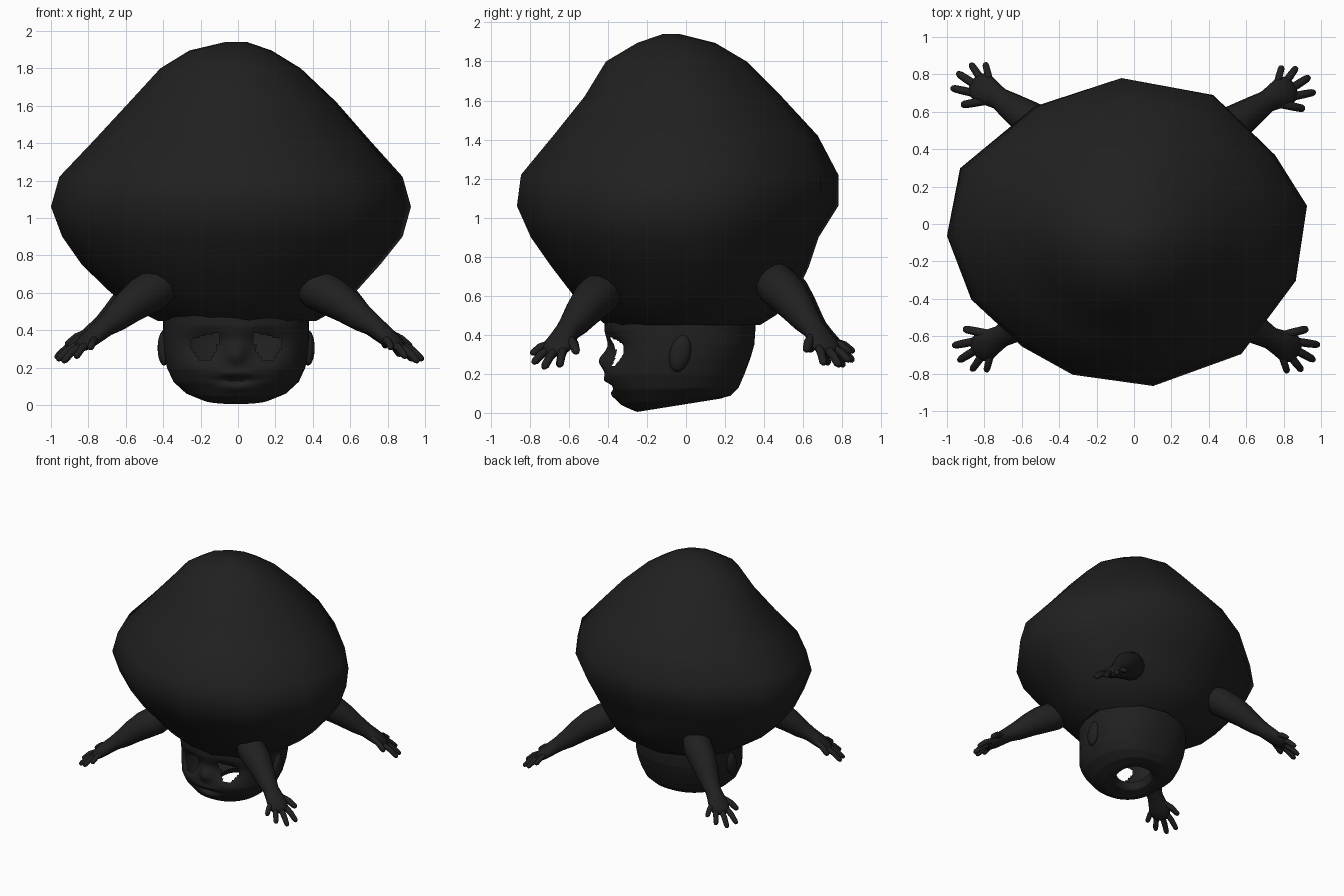
import bpy, bmesh, math
from mathutils import Vector

if "Cube" in bpy.data.objects:
    bpy.data.objects.remove(bpy.data.objects["Cube"])

mat = bpy.data.materials.new("charcoal black")
mat.diffuse_color = (0.0145, 0.0145, 0.0145, 1)
mat.use_nodes = True
mat.node_tree.nodes["Principled BSDF"].inputs["Base Color"].default_value = mat.diffuse_color


def finish(name, bm, angle=60):
    bmesh.ops.recalc_face_normals(bm, faces=bm.faces)
    me = bpy.data.meshes.new(name)
    bm.to_mesh(me)
    bm.free()
    ob = bpy.data.objects.new(name, me)
    bpy.context.collection.objects.link(ob)
    me.materials.append(mat)
    bpy.ops.object.select_all(action='DESELECT')
    ob.select_set(True)
    bpy.context.view_layer.objects.active = ob
    bpy.ops.object.shade_smooth_by_angle(angle=math.radians(angle))
    return ob


def loft(bm, rings, caps=True):
    """Skin a list of equal-length point rings."""
    vs = [[bm.verts.new(p) for p in r] for r in rings]
    n = len(vs[0])
    for a, b in zip(vs, vs[1:]):
        for i in range(n):
            j = (i + 1) % n
            bm.faces.new((a[i], a[j], b[j], b[i]))
    if caps:
        bm.faces.new(vs[0])
        bm.faces.new(vs[-1])


# Body: irregular 13-sided outline, remapped to the extents at each height
outline = [(-.07, .78), (.42, .69), (.75, .37), (.92, .10), (.86, -.30), (.57, -.69), (.10, -.86),
           (-.33, -.80), (-.60, -.65), (-.87, -.40), (-1.0, -.06), (-.93, .30), (-.53, .63)]
levels = [  # z, xmin, xmax, ymin, ymax
    (1.94, -.07, .05, -.12, -.03), (1.895, -.26, .18, -.25, .15), (1.80, -.415, .335, -.41, .31),
    (1.62, -.58, .525, -.52, .49), (1.42, -.765, .70, -.68, .675), (1.22, -.955, .88, -.845, .78),
    (1.06, -1.0, .925, -.866, .78), (.90, -.94, .88, -.795, .68), (.75, -.835, .76, -.69, .63),
    (.60, -.68, .625, -.575, .56), (.50, -.53, .51, -.47, .46), (.45, -.43, .42, -.41, .38),
    (.52, -.30, .30, -.30, .30)]
rings = [[(x0 + (x + 1) / 1.92 * (x1 - x0), y0 + (y + .86) / 1.64 * (y1 - y0), z) for x, y in outline]
         for z, x0, x1, y0, y1 in levels]
bm = bmesh.new()
loft(bm, rings)
finish("body", bm)

# Head: hollow shell with neck opening below, sculpted face and open eyes
sections = [  # z, half width, ymin, ymax, backward tilt
    (.56, .36, -.37, .33, 0), (.48, .39, -.415, .355, 0), (.42, .39, -.42, .355, 0),
    (.35, .39, -.41, .35, 0), (.28, .385, -.41, .33, 0), (.20, .37, -.41, .30, 0),
    (.12, .335, -.385, .27, .02), (.05, .27, -.335, .23, .08), (.005, .19, -.25, .18, .16),
    (.02, .14, -.16, .12, .15), (.08, .12, -.14, .10, .12)]
bumps = [  # x, z, radius x, radius z, forward amount
    (0, .27, .05, .05, .045), (-.16, .32, .11, .075, -.06), (.16, .32, .11, .075, -.06),
    (0, .17, .1, .02, .02), (0, .13, .09, .018, -.025), (0, .09, .08, .025, .015),
    (-.22, .19, .09, .07, .02), (.22, .19, .09, .07, .02)]
SEG, SUB = 160, 8
fine = []
for a, b in zip(sections, sections[1:]):
    fine += [[p + (q - p) * k / SUB for p, q in zip(a, b)] for k in range(SUB)]
fine.append(sections[-1])
rings = []
for z0, w, y0, y1, tilt in fine:
    ring = []
    for i in range(SEG):
        t = 2 * math.pi * i / SEG
        c, s = math.cos(t), math.sin(t)
        x = w * math.copysign(abs(c) ** .88, c)
        y = (y0 + y1) / 2 + (y1 - y0) / 2 * math.copysign(abs(s) ** .88, s)
        z = z0 + tilt * (y + .25)
        if s < 0 and z0 > .05:
            y += s * sum(m * math.exp(-((x - bx) / rx) ** 2 - ((z - bz) / rz) ** 2)
                         for bx, bz, rx, rz, m in bumps)
        ring.append((x - .01, y, z))
    rings.append(ring)
bm = bmesh.new()
loft(bm, rings, caps=False)


def in_eye(p):
    u, v = abs(p.x + .01) - .17, p.z - .32
    return p.y < -.1 and -.08 < v < .05 - .25 * u and abs(u) < .07 * min(1, (v + .12) / .1)


bmesh.ops.delete(bm, geom=[f for f in bm.faces if in_eye(f.calc_center_median())], context='FACES')
finish("head", bm)

# Ears
for side, name in ((-1, "left_ear"), (1, "right_ear")):
    bm = bmesh.new()
    bmesh.ops.create_uvsphere(bm, u_segments=16, v_segments=10, radius=1)
    for v in bm.verts:
        p = v.co
        v.co = (side * .385 - .01 + p.x * .035, -.03 + p.y * .055 + p.z * .015, .305 + p.z * .095)
    finish(name, bm)


# Arms: tapered limb, flattened palm and five spread fingers
def tube(bm, stations, side, sides=12):
    """stations: (centre, width radius, thickness radius)"""
    pts = [Vector(s[0]) for s in stations]
    rings = []
    for k, (c, rw, rt) in enumerate(stations):
        d = (pts[min(k + 1, len(pts) - 1)] - pts[max(k - 1, 0)]).normalized()
        s = (side - d * side.dot(d)).normalized()
        n = d.cross(s)
        rings.append([pts[k] + s * rw * math.cos(2 * math.pi * i / sides)
                      + n * rt * math.sin(2 * math.pi * i / sides) for i in range(sides)])
    loft(bm, rings)


FINGERS = [  # base along, base across, tip along, tip across, radius
    (.06, .05, .155, .135, .024), (.13, .045, .25, .085, .022), (.14, .005, .265, .0, .022),
    (.13, -.035, .23, -.08, .021), (.09, -.05, .165, -.125, .02)]


def arm(name, root, wrist, heading):
    root, wrist = Vector(root), Vector(wrist)
    out = Vector((*heading, 0)).normalized()
    side = Vector((-out.y, out.x, 0))
    flip = -1 if out.x * out.y > 0 else 1   # mirrored hands

    def hand(along, across):
        return wrist + out * along + side * across * flip + Vector((0, 0, -.72 * along))

    def mid(t, up):
        return root.lerp(wrist, t) + Vector((0, 0, up))

    bm = bmesh.new()
    tube(bm, [(mid(-.25, -.01), .085, .085), (mid(0, 0), .11, .11), (mid(.3, .012), .105, .105),
              (mid(.55, .01), .09, .09), (mid(.8, .0), .074, .072), (wrist, .06, .056),
              (hand(.05, 0), .07, .05), (hand(.1, 0), .082, .042), (hand(.145, 0), .07, .032),
              (hand(.165, 0), .04, .015)], side, 14)
    for ba, bc, ta, tc, r in FINGERS:
        a, b = hand(ba, bc), hand(ta, tc)
        knuckle = a.lerp(b, .5) + Vector((0, 0, .01))
        tube(bm, [(a, r, r), (knuckle, r, r), (a.lerp(b, .86), r * .9, r * .9),
                  (a.lerp(b, .97), r * .6, r * .6), (b, r * .2, r * .2)], side, 8)
    finish(name, bm)


arm("front_right_arm", (.42, -.43, .62), (.73, -.61, .42), (.89, -.45))
arm("front_left_arm", (-.44, -.43, .62), (-.71, -.60, .42), (-.87, -.5))
arm("back_right_arm", (.42, .46, .66), (.71, .655, .43), (.87, .5))
arm("back_left_arm", (-.44, .48, .66), (-.72, .67, .43), (-.85, .52))
